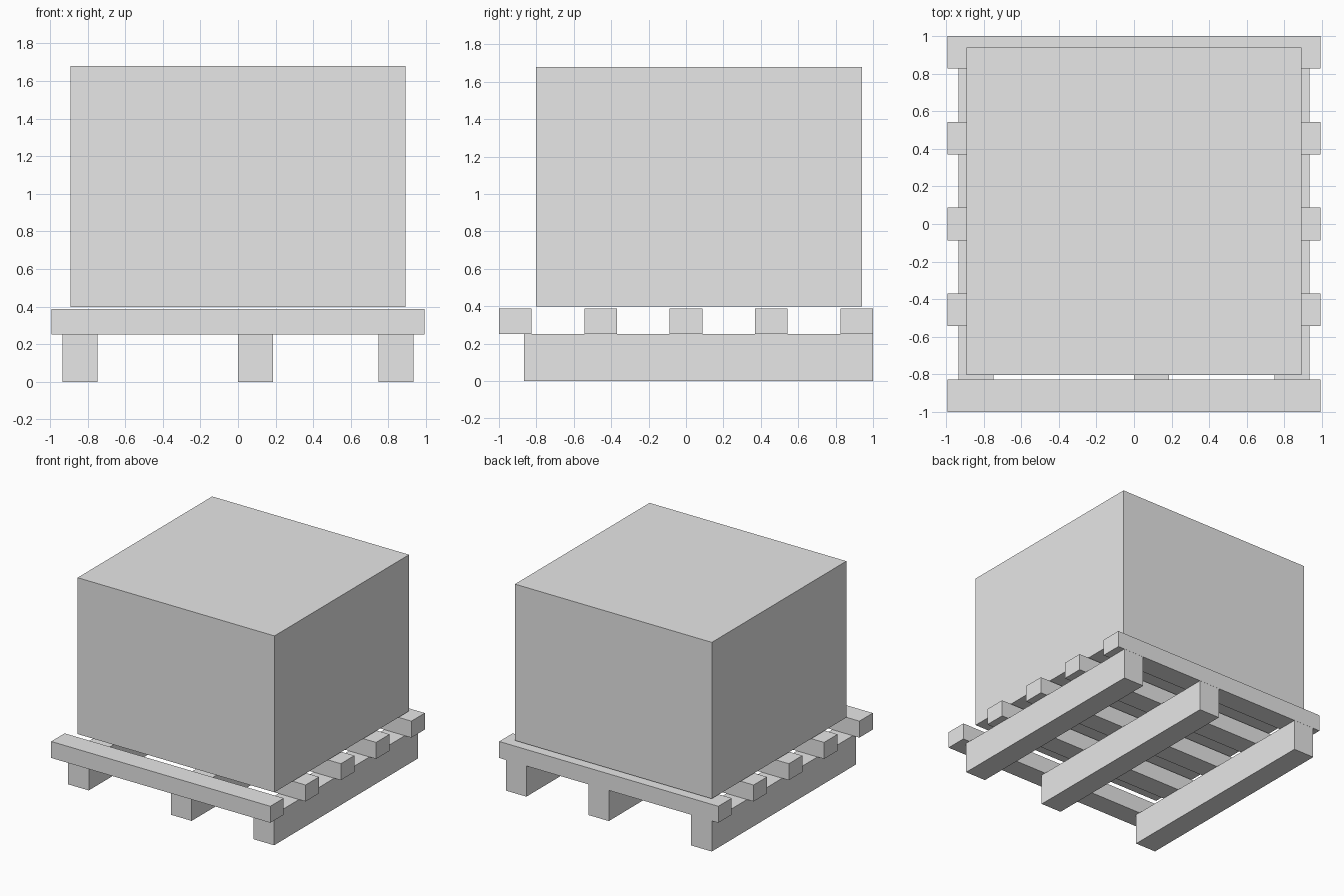
import bpy

if "Cube" in bpy.data.objects:
    bpy.data.objects.remove(bpy.data.objects["Cube"])

# One plain grey for the whole model
grey = bpy.data.materials.new("plain_grey")
grey.diffuse_color = (0.8, 0.8, 0.8, 1.0)
grey.use_nodes = True
grey.node_tree.nodes["Principled BSDF"].inputs["Base Color"].default_value = grey.diffuse_color


def block(name, x, y, z):
    """Box spanning the (min, max) range on each axis."""
    spans = (x, y, z)
    bpy.ops.mesh.primitive_cube_add(size=1, location=[(a + b) / 2 for a, b in spans])
    obj = bpy.context.object
    obj.name = name
    obj.scale = [b - a for a, b in spans]
    bpy.ops.object.transform_apply(location=False, rotation=False, scale=True)
    obj.data.materials.append(grey)
    return obj


# Crate resting just above the pallet
block("crate", (-0.892, 0.892), (-0.802, 0.94), (0.399, 1.68))

# Pallet runners, front to back
for i, x in enumerate((-0.933, 0.0, 0.747)):
    block(f"pallet_runner_{i + 1}", (x, x + 0.186), (-0.865, 0.999), (0.0, 0.252))

# Pallet slats, left to right
for i in range(5):
    y = -0.913 + i * 0.4565
    block(f"pallet_slat_{i + 1}", (-0.993, 0.993), (y - 0.087, y + 0.087), (0.252, 0.387))
